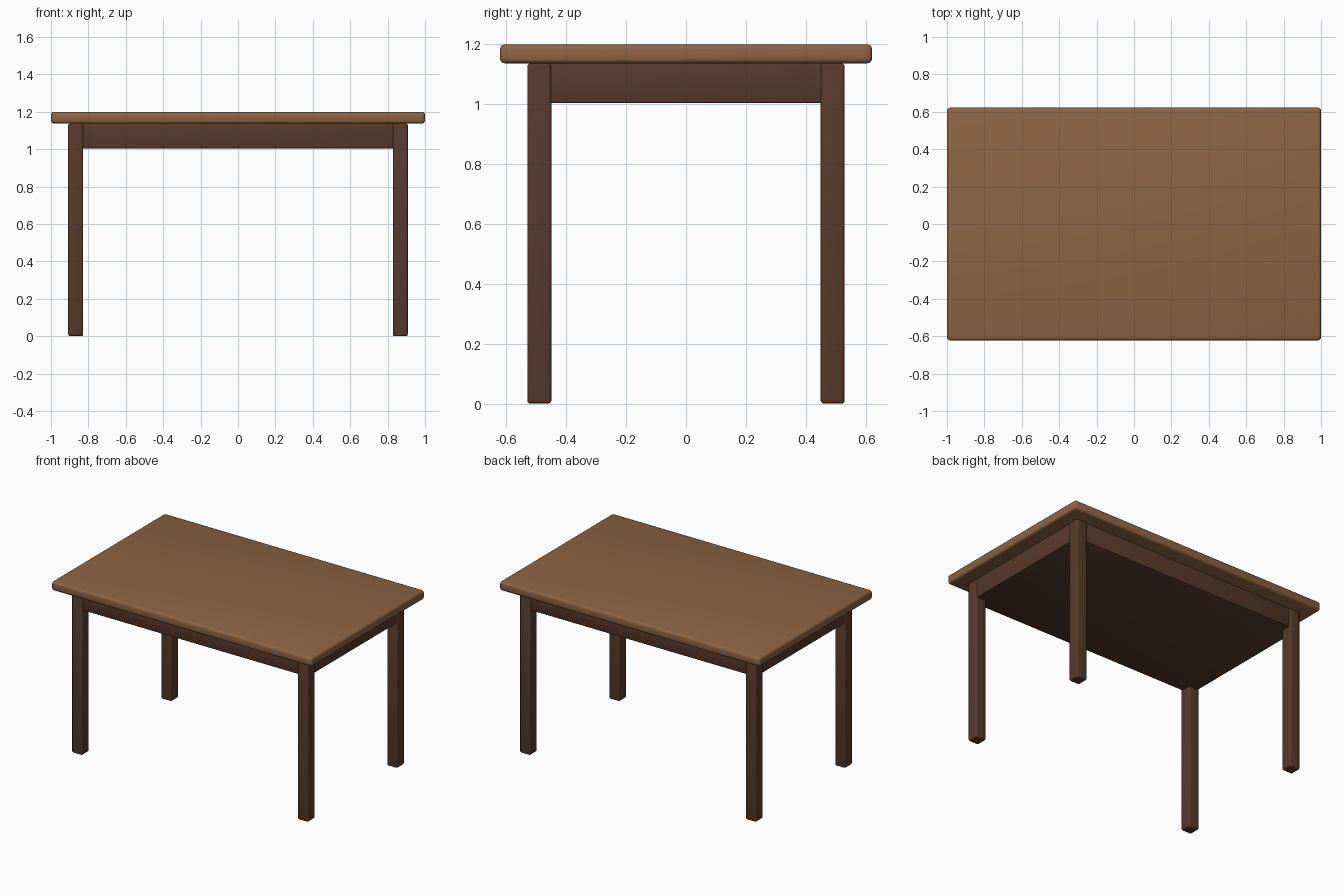
import bpy
import math

cube = bpy.data.objects.get("Cube")
if cube:
    bpy.data.objects.remove(cube, do_unlink=True)


def make_material(name, rgb):
    mat = bpy.data.materials.new(name)
    mat.use_nodes = True
    mat.diffuse_color = (*rgb, 1.0)
    bsdf = mat.node_tree.nodes["Principled BSDF"]
    bsdf.inputs["Base Color"].default_value = (*rgb, 1.0)
    bsdf.inputs["Roughness"].default_value = 0.6
    return mat


def rounded_box(name, x, y, z, mat, bevel, segments):
    """Box between the (min, max) pairs x, y, z with rounded edges."""
    centre = [(a + b) / 2 for a, b in (x, y, z)]
    size = [b - a for a, b in (x, y, z)]
    bpy.ops.mesh.primitive_cube_add(size=1, location=centre)
    obj = bpy.context.object
    obj.name = name
    obj.scale = size
    bpy.ops.object.transform_apply(location=False, rotation=False, scale=True)
    mod = obj.modifiers.new("Rounded edges", "BEVEL")
    mod.width = bevel
    mod.segments = segments
    bpy.ops.object.modifier_apply(modifier=mod.name)
    bpy.ops.object.shade_smooth_by_angle(angle=math.radians(40))
    obj.data.materials.append(mat)
    return obj


light_wood = make_material("light wood", (0.27, 0.128, 0.057))
dark_wood = make_material("dark wood", (0.098, 0.042, 0.025))

# Table top
rounded_box("table_top", (-1.0, 1.0), (-0.622, 0.622), (1.137, 1.2),
            light_wood, 0.016, 3)

# Solid apron block under the top, set just inside the leg faces
rounded_box("apron", (-0.90, 0.90), (-0.52, 0.52), (1.004, 1.138),
            dark_wood, 0.005, 2)

# Four legs
for side, sx in (("left", 1), ("right", -1)):
    for end, sy in (("front", -1), ("back", 1)):
        x = sorted((sx * 0.828, sx * 0.908))
        y = sorted((sy * 0.45, sy * 0.53))
        rounded_box(f"{end}_{side}_leg", x, y, (0.0, 1.137),
                    dark_wood, 0.01, 3)
